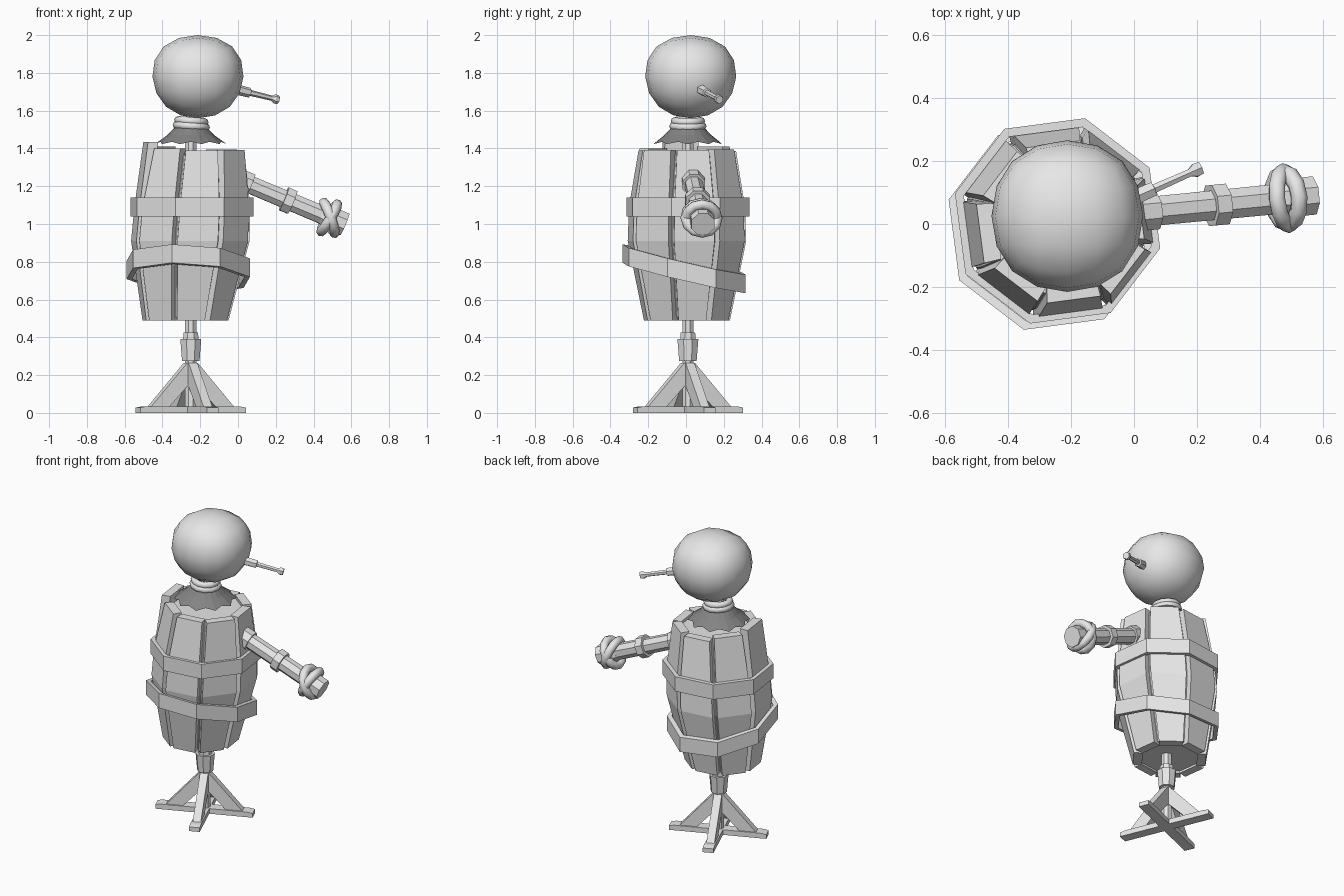
import bpy, bmesh, random
from math import sin, cos, tan, pi, radians
from mathutils import Vector, Matrix

random.seed(4)
if "Cube" in bpy.data.objects:
    bpy.data.objects.remove(bpy.data.objects["Cube"], do_unlink=True)


def material(name, value):
    m = bpy.data.materials.new(name)
    m.use_nodes = True
    rgba = (value, value, value, 1)
    m.diffuse_color = rgba
    m.node_tree.nodes["Principled BSDF"].inputs["Base Color"].default_value = rgba
    return m


GREY = material("light grey", 0.8)
DARK = material("dark grey", 0.23)
AXIS = Vector((-0.25, 0.01, 0))


def loft(name, rings, caps=True, loop=False, mat=GREY):
    """Join equal rings of points into one flat-shaded skin."""
    bm = bmesh.new()
    rows = [[bm.verts.new(p) for p in ring] for ring in rings]
    n = len(rows[0])
    pairs = list(zip(rows, rows[1:])) + ([(rows[-1], rows[0])] if loop else [])
    for a, b in pairs:
        for i in range(n):
            j = (i + 1) % n
            bm.faces.new((a[i], a[j], b[j], b[i]))
    if caps and not loop:
        bm.faces.new(rows[0])
        bm.faces.new(rows[-1])
    bmesh.ops.recalc_face_normals(bm, faces=bm.faces)
    mesh = bpy.data.meshes.new(name)
    bm.to_mesh(mesh)
    bm.free()
    mesh.materials.append(mat)
    ob = bpy.data.objects.new(name, mesh)
    bpy.context.collection.objects.link(ob)
    return ob


def turned(name, start, end, profile, sides=8):
    """Solid turned about the line start-end; profile is (fraction, radius)."""
    start, end = Vector(start), Vector(end)
    rot = (end - start).to_track_quat('Z', 'Y')
    rings = []
    for t, r in profile:
        c = start.lerp(end, t)
        rings.append([c + rot @ Vector((r * cos(a), r * sin(a), 0))
                      for a in (2 * pi * (i + 0.5) / sides for i in range(sides))])
    return loft(name, rings)


def ring_tube(name, centre, normal, major, minor):
    bpy.ops.mesh.primitive_torus_add(major_segments=12, minor_segments=8,
                                     major_radius=major, minor_radius=minor)
    ob = bpy.context.object
    ob.name = name
    ob.matrix_world = (Matrix.Translation(centre)
                       @ Vector(normal).to_track_quat('Z', 'Y').to_matrix().to_4x4())
    ob.data.materials.append(GREY)
    bpy.ops.object.shade_smooth()
    return ob


# Stand: crossed feet with slanted braces
def leg_part(name, outline, width, angle):
    turn = Matrix.Rotation(angle, 3, 'Z')
    loft(name, [[AXIS + turn @ Vector((r, s * width / 2, z)) for r, z in outline]
                for s in (-1, 1)])


for k in range(4):
    angle = radians(22.5 + 90 * k)
    leg_part(f"foot_{k}", [(0, 0), (0.302, 0), (0.302, 0.028), (0.27, 0.034), (0, 0.034)],
             0.066, angle)
    leg_part(f"brace_{k}", [(0.24, 0.03), (0.03, 0.265), (0, 0.265), (0, 0.17),
                            (0.04, 0.13), (0.135, 0.03)], 0.05, angle)


# Pole and its sleeve
def upright(name, z0, z1, r0, r1):
    turned(name, AXIS + Vector((0, 0, z0)), AXIS + Vector((0, 0, z1)), [(0, r0), (1, r1)])


upright("pole", 0.02, 1.56, 0.032, 0.032)
upright("sleeve", 0.275, 0.39, 0.05, 0.06)
upright("sleeve_ring", 0.385, 0.425, 0.044, 0.042)

# Barrel: a core, eight separate staves and two hoops
PROFILE = [(0.49, 0.22), (0.91, 0.302), (1.09, 0.296), (1.4, 0.25)]
STEP = pi / 4
PHASE = radians(7.5)


def barrel_centre(z):
    return Vector((-0.25 + 0.06 * (z - 0.95), 0.005, z))


def octagon(apothem):
    r = apothem / cos(STEP / 2)
    return [Vector((r * cos(a), r * sin(a), 0))
            for a in (PHASE + STEP * (i + 0.5) for i in range(8))]


loft("barrel_core", [[barrel_centre(min(max(z, 0.505), 1.37)) + p for p in octagon(a - 0.035)]
                     for z, a in PROFILE])

for k in range(8):
    turn = Matrix.Rotation(PHASE + STEP * k, 3, 'Z')
    lift = random.uniform(-0.015, 0.012)
    flare = random.uniform(-0.004, 0.008)
    if k == 4:
        lift, flare = 0.035, 0.02
    rings = []
    for i, (z, a) in enumerate(PROFILE):
        if i == 3:
            z, a = z + lift, a + flare
        inner = a - 0.055
        w_out = a * tan(STEP / 2) - 0.017
        w_in = min(w_out, inner * tan(STEP / 2))
        rings.append([barrel_centre(z) + turn @ Vector(p) for p in
                      ((inner, -w_in, 0), (a, -w_out, 0), (a, w_out, 0), (inner, w_in, 0))])
    loft(f"stave_{k}", rings)


def hoop(name, centre, slope_x, slope_y):
    rings = []
    for a, h in ((0.312, -0.049), (0.312, 0.049), (0.285, 0.049), (0.285, -0.049)):
        rings.append([Vector(centre) + p + Vector((0, 0, h + slope_x * p.x + slope_y * p.y))
                      for p in octagon(a)])
    loft(name, rings, loop=True)


hoop("upper_hoop", (-0.243, 0.01, 1.09), 0, 0)
hoop("lower_hoop", (-0.263, -0.01, 0.763), -0.045, -0.235)

# Arm with cuff, fist and crossed rope loops
shoulder, tip = Vector((0.0, 0.035, 1.235)), Vector((0.565, 0.09, 0.998))
along = (tip - shoulder).normalized()
turned("arm", shoulder, tip, [(0, 0.05), (0.95, 0.052)])
turned("shoulder_plate", shoulder, tip, [(0.0, 0.064), (0.12, 0.064)])
turned("arm_cuff", shoulder, tip, [(0.43, 0.07), (0.51, 0.07)])
turned("fist", shoulder, tip, [(0.78, 0.052), (0.9, 0.066), (1, 0.066)])
knot = shoulder.lerp(tip, 0.855)
side = Vector((0, 0, 1)).cross(along).normalized()
for name, tilt, major in (("rope_loop_upright", 8, 0.083), ("rope_loop_slanted", -42, 0.085)):
    ring_tube(name, knot, Matrix.Rotation(radians(tilt), 3, side) @ along, major, 0.027)

# Neck rings and ragged collar
for z, r in ((1.545, 0.07), (1.518, 0.078)):
    ring_tube("neck_ring", AXIS + Vector((0.003, 0, z)), (0.08, 0, 1), r, 0.021)

collar = []
for r, z, ragged in ((0.085, 1.512, 0), (0.125, 1.47, 0), (0.19, 1.423, 1)):
    collar.append([])
    for i in range(20):
        a = pi * i / 10
        notch = ragged * (i % 2)
        rr = r - 0.022 * notch
        collar[-1].append(AXIS + Vector((rr * cos(a), rr * sin(a), z + 0.012 * notch)))
loft("collar", collar, caps=False, mat=DARK)

# Head: rounded block, a little narrower at the bottom
bpy.ops.mesh.primitive_cube_add(size=2)
head = bpy.context.object
head.name = "head"
head.modifiers.new("round", 'SUBSURF').levels = 2
bpy.ops.object.modifier_apply(modifier="round")
top = max(v.co.z for v in head.data.vertices)
for v in head.data.vertices:
    v.co /= top
    taper = 1 + 0.05 * v.co.z
    v.co = Vector((0.241 * v.co.x * taper, 0.241 * v.co.y * taper, 0.22 * v.co.z))
head.location = (-0.212, 0.025, 1.78)
head.data.materials.append(GREY)
bpy.ops.object.shade_smooth()

# Twig nose
turned("nose", (-0.02, 0.075, 1.715), (0.212, 0.178, 1.658),
       [(0, 0.028), (0.35, 0.026), (0.36, 0.016), (0.85, 0.014), (0.93, 0.025), (1, 0.023)], 6)
